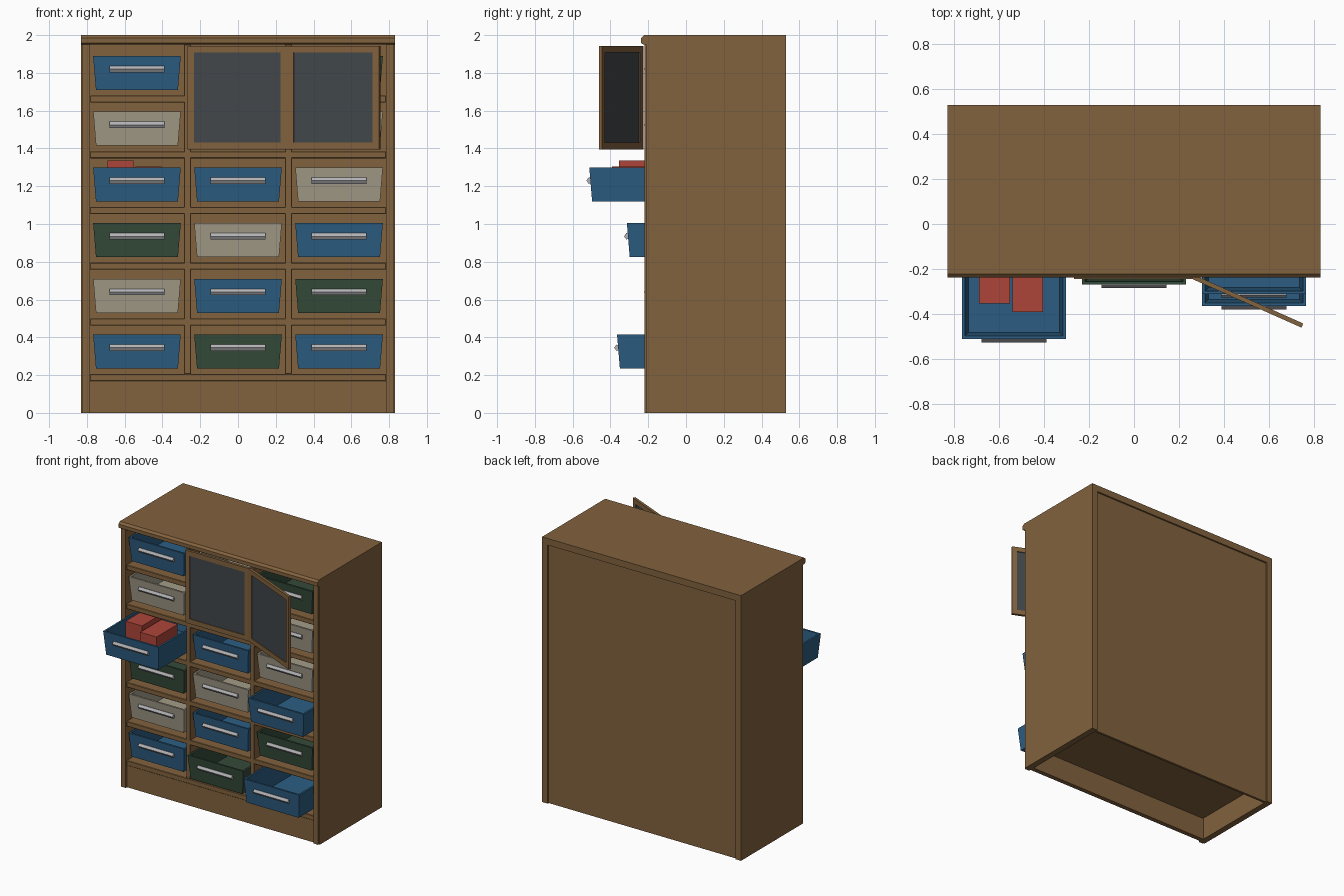
import bpy, bmesh
from math import radians
from mathutils import Matrix, Vector

cube = bpy.data.objects.get("Cube")
if cube:
    bpy.data.objects.remove(cube, do_unlink=True)


def material(name, r, g, b):
    m = bpy.data.materials.new(name)
    m.use_nodes = True
    m.diffuse_color = (r, g, b, 1)
    m.node_tree.nodes["Principled BSDF"].inputs["Base Color"].default_value = (r, g, b, 1)
    return m


WOOD = material("brown wood", 0.225, 0.122, 0.047)
BLUE = material("blue plastic", 0.025, 0.110, 0.225)
BEIGE = material("beige plastic", 0.37, 0.33, 0.25)
GREEN = material("green plastic", 0.034, 0.070, 0.042)
RED = material("red card", 0.42, 0.06, 0.042)
METAL = material("grey metal", 0.45, 0.45, 0.47)
GLASS = material("dark glass", 0.054, 0.063, 0.068)


def finish(bm, name, mat, bevel=0):
    bmesh.ops.recalc_face_normals(bm, faces=bm.faces)
    me = bpy.data.meshes.new(name)
    bm.to_mesh(me)
    bm.free()
    me.materials.append(mat)
    ob = bpy.data.objects.new(name, me)
    bpy.context.collection.objects.link(ob)
    if bevel:
        mod = ob.modifiers.new("Bevel", "BEVEL")
        mod.width = bevel
        mod.segments = 1
    return ob


def box(name, mat, x, y, z, bevel=0):
    """Box from three (low, high) ranges."""
    bm = bmesh.new()
    bmesh.ops.create_cube(bm, size=1)
    for v in bm.verts:
        v.co = Vector([r[0] if c < 0 else r[1] for c, r in zip(v.co, (x, y, z))])
    return finish(bm, name, mat, bevel)


def prism(name, mat, profile, x0, x1):
    """Extrude a (y, z) profile along x."""
    bm = bmesh.new()
    face = bm.faces.new([bm.verts.new((x0, y, z)) for y, z in profile])
    ext = bmesh.ops.extrude_face_region(bm, geom=[face])["geom"]
    moved = [g for g in ext if isinstance(g, bmesh.types.BMVert)]
    bmesh.ops.translate(bm, verts=moved, vec=(x1 - x0, 0, 0))
    return finish(bm, name, mat)


# Layout
HALF, INNER, FRONT, BACK = 0.83, 0.783, -0.22, 0.53
FLOOR, STEP, SHELF = 0.205, 0.295, 0.037
COLUMN, DIVIDER = 0.535, 0.267
SHELF_FRONT = FRONT + 0.008

# Carcass
for name, s in (("left", 1), ("right", -1)):
    xs = sorted((s * INNER, s * HALF))
    box(name + "_side_panel", WOOD, xs, (FRONT + 0.008, BACK), (0, 1.96))
    # chamfered front edge of the side
    xe = sorted((s * INNER, s * (HALF - 0.008)))
    box(name + "_side_edge", WOOD, xe, (FRONT, FRONT + 0.01), (0, 1.95))
    box(name + "_divider", WOOD, (s * DIVIDER - 0.018, s * DIVIDER + 0.018),
        (SHELF_FRONT, 0.5), (FLOOR, 1.95), 0.003)
prism("top_board", WOOD,
      [(BACK, 1.95), (-0.225, 1.95), (-0.238, 1.958), (-0.238, 1.985), (-0.222, 2), (BACK, 2)],
      -HALF, HALF)
box("back_panel", WOOD, (-INNER, INNER), (0.5, BACK - 0.012), (0, 1.95))
box("plinth", WOOD, (-INNER, INNER), (FRONT + 0.015, FRONT + 0.05), (0, 0.17))

# Shelves between the rows
for row in range(6):
    top = FLOOR + row * STEP
    box(f"shelf_{row + 1}", WOOD, (-INNER, INNER), (SHELF_FRONT, 0.5),
        (top - SHELF, top), 0.003)


def bin_drawer(name, mat, cx, front, z):
    """Open tapered bin with a ridged bar handle."""
    bm = bmesh.new()
    length, height, wall = 0.62, 0.18, 0.014

    def ring(half, y0, y1, h):
        return [bm.verts.new((cx + x, y, z + h)) for x, y in
                ((-half, y0), (half, y0), (half, y1), (-half, y1))]

    back = front + length
    rings = [ring(0.217, front + 0.015, back - 0.015, 0),
             ring(0.232, front, back, height),
             ring(0.232 - wall, front + wall, back - wall, height),
             ring(0.217 - wall, front + 0.015 + wall, back - 0.015 - wall, wall)]
    for a, b in zip(rings, rings[1:]):
        for i in range(4):
            j = (i + 1) % 4
            bm.faces.new((a[i], a[j], b[j], b[i]))
    bm.faces.new(rings[0])
    bm.faces.new(rings[-1])
    finish(bm, name, mat)
    # bar handle
    y, h = front + 0.005, z + 0.11
    prism(name + "_handle", METAL,
          [(y + 0.004, h + 0.013), (y - 0.008, h + 0.017), (y - 0.02, h),
           (y - 0.008, h - 0.017), (y + 0.004, h - 0.013)], cx - 0.145, cx + 0.145)


# Bins, bottom row first, from -x to +x
COLOURS = [(BLUE, GREEN, BLUE), (BEIGE, BLUE, GREEN), (GREEN, BEIGE, BLUE),
           (BLUE, BLUE, BEIGE), (BEIGE, BLUE, BEIGE), (BLUE, BEIGE, GREEN)]
PULLED = {(0, 1): -0.27, (0, 2): -0.365, (2, 2): -0.313, (3, 0): -0.512}
for row, colours in enumerate(COLOURS):
    for col, mat in enumerate(colours):
        bin_drawer(f"bin_row{row + 1}_column{col + 1}", mat, (col - 1) * COLUMN,
                   PULLED.get((row, col), -0.208), 0.235 + row * STEP)

# Boxes in the open bin
box("tall_box", RED, (-0.69, -0.553), (-0.355, -0.10), (1.135, 1.335))
box("short_box", RED, (-0.542, -0.405), (-0.392, -0.14), (1.135, 1.305))


def door(name, hinge, angle):
    """Framed glass door, hinged at its low-x edge."""
    w, z0, z1, f, t = 0.53, 1.395, 1.943, 0.036, 0.01
    parts = [
        box(name + "_hinge_stile", WOOD, (0, f), (-t, t), (z0, z1)),
        box(name + "_outer_stile", WOOD, (w - f, w), (-t, t), (z0, z1)),
        box(name + "_bottom_rail", WOOD, (f, w - f), (-t, t), (z0, z0 + f)),
        box(name + "_top_rail", WOOD, (f, w - f), (-t, t), (z1 - f, z1)),
        box(name + "_glass", GLASS, (f, w - f), (-0.004, 0.004), (z0 + f, z1 - f))]
    place = Matrix.Translation(hinge) @ Matrix.Rotation(radians(angle), 4, "Z")
    for p in parts:
        p.data.transform(place)


door("closed_door", (-0.268, -0.235, 0), 0)
door("open_door", (0.266, -0.237, 0), -24)
